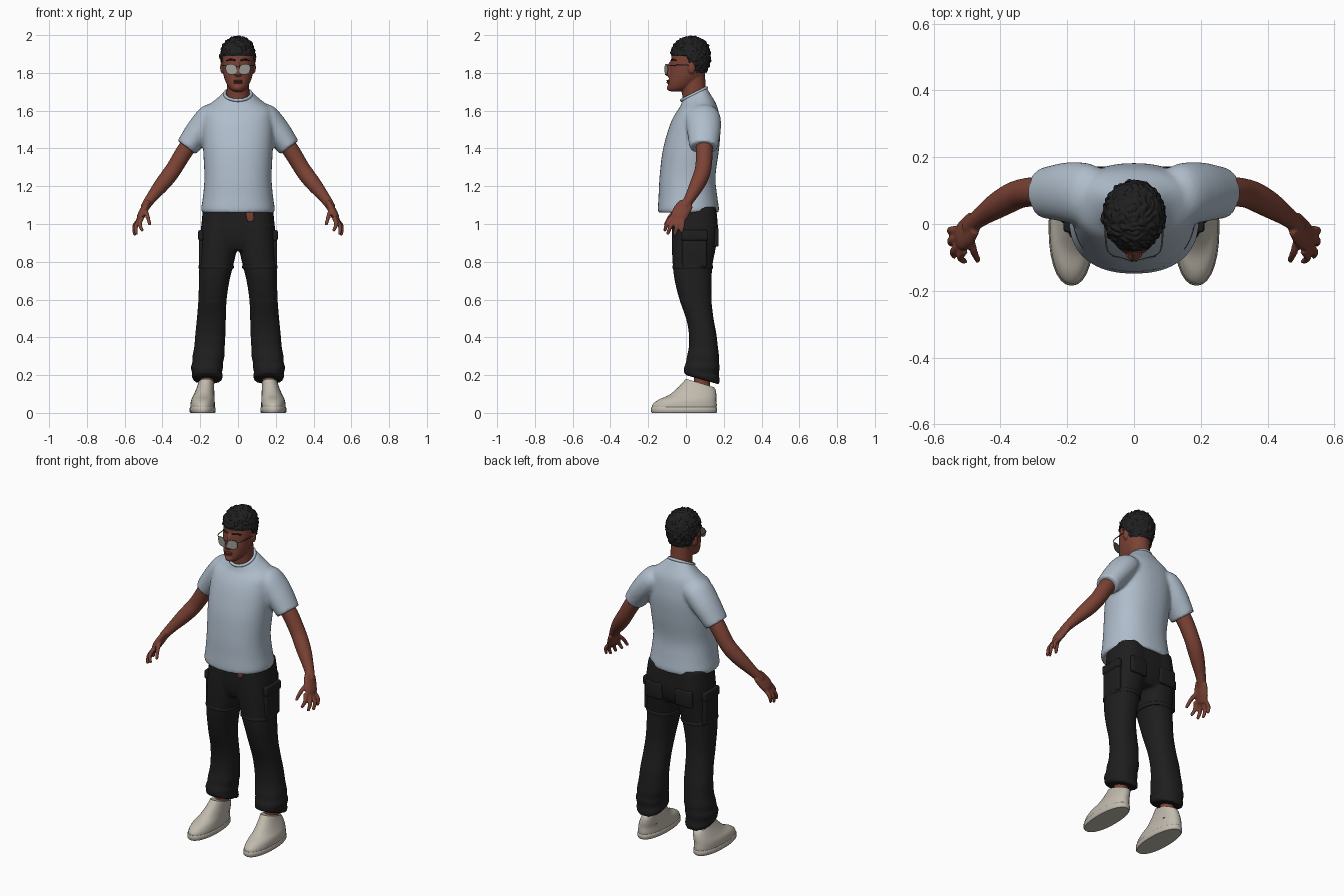
import bpy, bmesh, math
from mathutils import Vector, Matrix, noise

if "Cube" in bpy.data.objects:
    bpy.data.objects.remove(bpy.data.objects["Cube"])


def material(name, r, g, b):
    m = bpy.data.materials.new(name)
    m.use_nodes = True
    m.diffuse_color = (r, g, b, 1)
    m.node_tree.nodes["Principled BSDF"].inputs["Base Color"].default_value = (r, g, b, 1)
    return m


SKIN = material("brown skin", .20, .055, .035)
LIPS = material("dark lips", .13, .035, .028)
HAIR = material("black hair", .014, .014, .015)
SHIRT = material("pale blue cotton", .43, .51, .60)
PANTS = material("black cloth", .013, .013, .013)
SHOE = material("cream canvas", .53, .49, .42)
LENS = material("grey lens", .36, .36, .32)
FRAME = material("dark metal", .09, .09, .09)
BELT = material("brown leather", .19, .05, .03)


def layer(z, x, y, rx, ry, tilt=0):
    """Horizontal oval ring, tilted up towards the back."""
    return Vector((x, y, z)), Vector((rx, 0, 0)), Vector((0, ry, tilt * ry))


def path(points, flat=1):
    """Rings across a path of (x, y, z, radius)."""
    pos = [Vector(p[:3]) for p in points]
    rings = []
    for i, p in enumerate(points):
        d = (pos[min(i + 1, len(pos) - 1)] - pos[max(i - 1, 0)]).normalized()
        ref = Vector((0, 0, 1)) if abs(d.y) > .9 else Vector((0, 1, 0))
        u = ref.cross(d).normalized()
        rings.append((pos[i], u * p[3], d.cross(u) * p[3] * flat))
    return rings


def loft(bm, rings, power=2.0, sides=28, steps=4):
    """Skin a smooth closed body through the rings."""
    def spline(a, b, c, d, t):
        return .5 * (2 * b + (c - a) * t + (2 * a - 5 * b + 4 * c - d) * t * t
                     + (3 * b - a - 3 * c + d) * t ** 3)
    k = len(rings) - 1
    full = []
    for i in range(k):
        quad = [rings[max(0, min(k, i + o))] for o in (-1, 0, 1, 2)]
        for s in range(steps):
            full.append([spline(*(q[j] for q in quad), s / steps) for j in range(3)])
    full.append(rings[-1])
    loops = []
    for c, u, v in full:
        loop = []
        for i in range(sides):
            a = 2 * math.pi * i / sides
            cx, cy = math.cos(a), math.sin(a)
            e = 2 / power
            loop.append(bm.verts.new(c + u * math.copysign(abs(cx) ** e, cx)
                                     + v * math.copysign(abs(cy) ** e, cy)))
        loops.append(loop)
    for a, b in zip(loops, loops[1:]):
        for i in range(sides):
            j = (i + 1) % sides
            bm.faces.new((a[i], a[j], b[j], b[i]))
    bm.faces.new(loops[0])
    bm.faces.new(loops[-1])


def ball(bm, center, size, sub=3):
    m = Matrix.Translation(center) @ Matrix.Diagonal((*size, 1))
    return bmesh.ops.create_icosphere(bm, subdivisions=sub, radius=1, matrix=m)["verts"]


def finish(name, bm, mat, mirror=False, voxel=0, smooth=0):
    bmesh.ops.recalc_face_normals(bm, faces=bm.faces)
    me = bpy.data.meshes.new(name)
    bm.to_mesh(me)
    bm.free()
    me.materials.append(mat)
    ob = bpy.data.objects.new(name, me)
    bpy.context.collection.objects.link(ob)
    bpy.ops.object.select_all(action="DESELECT")
    ob.select_set(True)
    bpy.context.view_layer.objects.active = ob
    bpy.ops.object.shade_smooth_by_angle(angle=math.radians(50))
    if mirror:
        ob.modifiers.new("mirror", "MIRROR").use_mirror_merge = False
    if voxel:
        r = ob.modifiers.new("fuse", "REMESH")
        r.mode, r.voxel_size, r.use_smooth_shade = "VOXEL", voxel, True
        s = ob.modifiers.new("soften", "SMOOTH")
        s.factor, s.iterations = .5, smooth
    return ob


# Shirt: torso and two sleeves fused together
bm = bmesh.new()
loft(bm, [layer(1.06, 0, .012, .19, .158), layer(1.08, 0, .013, .195, .162),
          layer(1.15, 0, .01, .185, .155), layer(1.25, 0, .008, .178, .148),
          layer(1.38, 0, .024, .184, .149), layer(1.48, 0, .041, .188, .141),
          layer(1.55, 0, .052, .186, .127), layer(1.61, 0, .057, .175, .107, .15),
          layer(1.655, 0, .05, .115, .08, .4), layer(1.69, 0, .045, .075, .064, .5)], 2.3, 40)
loft(bm, path([(.08, .08, 1.58, .055), (.14, .088, 1.565, .074), (.2, .095, 1.5, .072),
               (.272, .093, 1.405, .06)], 1.25))
finish("shirt", bm, SHIRT, True, .009, 6)

# Ribbed collar
bm = bmesh.new()
hoop = [Vector((.07 * math.cos(a), .042 + .066 * math.sin(a), 1.688 + .033 * math.sin(a)))
        for a in (math.tau * i / 32 for i in range(33))]
loft(bm, path([(*p, .009) for p in hoop]), sides=10, steps=1)
finish("collar", bm, SHIRT, False, .004, 3)

# Trousers: legs meet in a shared pelvis
LEG = [(.175, .16, .088, .076, .09, -.28), (.195, .163, .084, .083, .095, -.2),
       (.215, .164, .082, .079, .092, -.12), (.24, .165, .084, .086, .095),
       (.265, .161, .087, .081, .088), (.295, .157, .09, .085, .086),
       (.35, .151, .092, .081, .077), (.42, .146, .088, .08, .073),
       (.5, .141, .073, .077, .073), (.6, .135, .05, .075, .085),
       (.7, .126, .038, .081, .098), (.78, .115, .035, .09, .105),
       (.88, .102, .042, .098, .117), (.97, .097, .048, .1, .122), (1.09, .09, .045, .094, .115)]
bm = bmesh.new()
loft(bm, [layer(*r) for r in LEG], 2.3)
loft(bm, [layer(.86, 0, .045, .1, .09), layer(.9, 0, .047, .16, .11),
          layer(.97, 0, .048, .19, .12), layer(1.09, 0, .045, .18, .115)], 2.6)
finish("trousers", bm, PANTS, True, .009, 5)

# Thigh seams and cargo pockets
bm = bmesh.new()
loft(bm, [layer(z, .116, .036, .09 + o, .104 + o) for z, o in
          ((.762, 0), (.768, .004), (.778, .004), (.784, 0))], 2.3, steps=1)
finish("thigh_seam", bm, PANTS, True)
for name, loc, size in (("cargo_pocket", (.192, .045, .865), (.028, .13, .19)),
                        ("pocket_flap", (.196, .045, .94), (.03, .14, .055)),
                        ("back_pocket", (.1, .16, .93), (.11, .025, .1))):
    bm = bmesh.new()
    m = Matrix.Translation(loc) @ Matrix.Diagonal((*size, 1))
    bmesh.ops.create_cube(bm, size=1, matrix=m)
    bmesh.ops.bevel(bm, geom=list(bm.edges), offset=.01, segments=3, affect="EDGES", profile=.5)
    finish(name, bm, PANTS, True)

# Belt end hanging below the shirt
bm = bmesh.new()
loft(bm, [layer(1.012, .065, -.072, .012, .008), layer(1.03, .065, -.073, .02, .01),
          layer(1.07, .06, -.073, .02, .01)], 3)
finish("belt_end", bm, BELT)

# Arms and hands
bm = bmesh.new()
loft(bm, path([(.22, .09, 1.47, .045), (.28, .097, 1.39, .045), (.335, .092, 1.3, .043),
               (.37, .078, 1.25, .043), (.41, .055, 1.2, .039), (.45, .028, 1.15, .031),
               (.478, .006, 1.112, .026), (.495, -.012, 1.085, .024)]))
loft(bm, path([(.48, .003, 1.11, .018), (.497, -.02, 1.075, .021),
               (.515, -.038, 1.04, .02), (.523, -.046, 1.015, .014)], 2.2))
FINGERS = [((.508, -.078, 1.035), (.52, -.1, 1.0), (.508, -.112, .968)),
           ((.52, -.06, 1.025), (.541, -.082, .985), (.538, -.096, .95)),
           ((.525, -.04, 1.02), (.549, -.05, .98), (.547, -.06, .946)),
           ((.522, -.017, 1.025), (.549, -.018, .99), (.55, -.024, .96)),
           ((.492, -.035, 1.075), (.48, -.08, 1.045), (.468, -.108, 1.0))]
for a, b, c in FINGERS:
    loft(bm, path([(*a, .013), (*b, .0115), (*c, .0095)]), sides=12)
    ball(bm, c, (.0095,) * 3, 2)
finish("arm", bm, SKIN, True, .0055, 4)

# Ankles
bm = bmesh.new()
loft(bm, [layer(.08, .165, .085, .035, .042), layer(.25, .165, .085, .035, .042)])
finish("ankle", bm, SKIN, True)

# Shoes: upper and sole
bm = bmesh.new()
loft(bm, [layer(.01, .187, -.008, .064, .168), layer(.04, .187, -.008, .065, .171),
          layer(.068, .186, .006, .062, .155), layer(.095, .18, .036, .055, .125),
          layer(.13, .173, .06, .047, .097, -.1), layer(.158, .168, .074, .042, .075, -.3)], 2.2)
finish("shoe", bm, SHOE, True)
bm = bmesh.new()
loft(bm, [layer(0, .187, -.01, .064, .17), layer(.006, .187, -.01, .069, .175),
          layer(.026, .187, -.01, .069, .175), layer(.03, .187, -.01, .066, .172)], 2.2, steps=1)
finish("shoe_sole", bm, SHOE, True)

# Head with neck, nose and ears
bm = bmesh.new()
loft(bm, [layer(1.702, 0, -.055, .026, .03), layer(1.715, 0, -.042, .044, .05),
          layer(1.74, 0, -.022, .06, .073), layer(1.78, 0, 0, .075, .09),
          layer(1.82, 0, .008, .081, .093), layer(1.87, 0, .015, .084, .094),
          layer(1.91, 0, .02, .08, .092), layer(1.95, 0, .025, .064, .076),
          layer(1.975, 0, .025, .03, .04)], 2.1)
loft(bm, [layer(1.62, 0, .05, .062, .064), layer(1.7, 0, .043, .06, .064),
          layer(1.8, 0, .04, .06, .06)])
loft(bm, [layer(1.782, 0, -.086, .015, .014), layer(1.795, 0, -.094, .019, .02),
          layer(1.815, 0, -.089, .012, .019), layer(1.86, 0, -.077, .008, .012)], sides=16)
ball(bm, (.084, .03, 1.828), (.011, .02, .033))
ball(bm, (0, -.085, 1.72), (.024, .017, .016))
finish("head", bm, SKIN, True, .005, 4)

bm = bmesh.new()
for z, h in ((1.7585, .005), (1.749, .006)):
    ball(bm, (0, -.092, z), (.025, .012, h))
finish("lips", bm, LIPS)

bm = bmesh.new()
loft(bm, path([(.014, -.078, 1.866, .004), (.04, -.069, 1.871, .005),
               (.062, -.051, 1.865, .003)]), sides=10)
finish("eyebrow", bm, HAIR, True)

# Curly hair, tucked under the skin below the hairline
bm = bmesh.new()
core = Vector((0, .026, 1.895))
for v in ball(bm, (0, 0, 0), (1, 1, 1), 6):
    n = v.co.copy()
    v.co = core + Vector((n.x * .093, n.y * .105, n.z * (.1 if n.z > 0 else .15)))
    back = max(0, min(1, (v.co.y + .005) / .05))
    line = 1.888 - .088 * back * back * (3 - 2 * back)
    if v.co.z < line:
        v.co = core + (v.co - core) * .78
    else:
        v.co += n * (abs(noise.noise(v.co * 48)) * .014 - .003)
finish("hair", bm, HAIR)

# Sunglasses
def lens_plate(name, grow, y, mat):
    plate = bmesh.new()
    u, v = Vector((.028 + grow, .008, 0)), Vector((.004, 0, .026 + grow))
    loft(plate, [(Vector((.035, y + t, 1.819)), u, v) for t in (0, .003)], 2.5, steps=1)
    finish(name, plate, mat, True)


lens_plate("lens", 0, -.106, LENS)
lens_plate("lens_rim", .002, -.1045, FRAME)
bm = bmesh.new()
loft(bm, path([(.064, -.094, 1.838, .0025), (.082, -.07, 1.84, .0025),
               (.088, .03, 1.842, .0025)]), sides=8)
loft(bm, path([(-.01, -.108, 1.835, .002), (.01, -.108, 1.835, .002)]), sides=8)
finish("glasses_frame", bm, FRAME, True)
